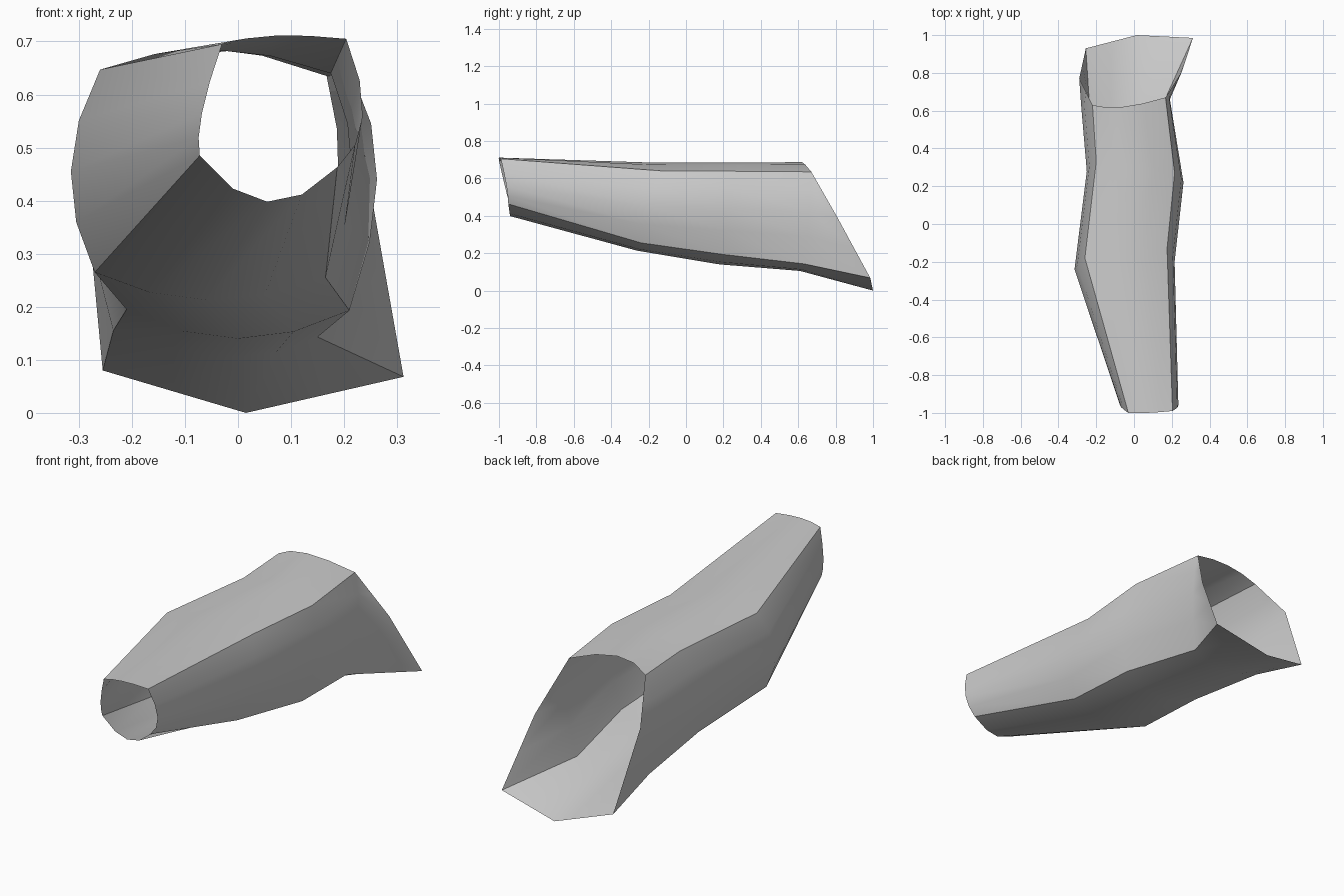
import bpy
import bmesh
from mathutils import Vector

default_cube = bpy.data.objects.get("Cube")
if default_cube:
    bpy.data.objects.remove(default_cube, do_unlink=True)

# Lengthwise rails of the sleeve, each running from the narrow front to the flared rear
upper_right = [(-.03, -1, .695), (-.26, -.18, .647), (-.2, .33, .64), (-.22, .63, .64)]
top_middle = [(.07, -1, .711), (-.05, -.2, .685), (0, .3, .684), (-.06, .62, .687)]
upper_left = [(.204, -.99, .705), (.175, -.13, .64), (.215, .27, .638), (.167, .67, .635)]
side_left = [(.235, -.96, .56), (.215, -.2, .45), (.262, .22, .44), (.19, .66, .42), (.255, .81, .39)]
lower_left = [(.187, -.95, .463), (.165, -.24, .255), (.21, .2, .193), (.15, .63, .143), (.312, .985, .068)]
bottom_middle = [(.055, -.94, .398), (-.06, -.26, .213), (0, .18, .14), (-.02, .61, .105), (.015, 1, 0)]
lower_right = [(-.072, -.95, .485), (-.27, -.24, .265), (-.21, .2, .195), (-.235, .62, .155), (-.255, .93, .08)]
side_right = [(-.068, -.97, .565), (-.315, -.24, .455), (-.25, .28, .42), (-.28, .63, .42), (-.29, .77, .45)]

# The top stops early: its rails repeat their end so the rear opening slants
for rail in (upper_right, top_middle, upper_left):
    rail.append(rail[-1])

STEPS = 4
STATIONS = len(side_left)
panels = [
    (upper_right, top_middle, upper_left),
    (upper_left, side_left, lower_left),
    (lower_left, bottom_middle, lower_right),
    (lower_right, side_right, upper_right),
]


def arc_point(start, middle, end, t, straight):
    """Point on a curve, or a straight bend, through three points."""
    start, middle, end = Vector(start), Vector(middle), Vector(end)
    if straight:
        if t < 0.5:
            return start.lerp(middle, t * 2)
        return middle.lerp(end, t * 2 - 1)
    return (start * (1 - t) * (1 - 2 * t)
            + middle * 4 * t * (1 - t)
            + end * t * (2 * t - 1))


def make_material(name, colour):
    material = bpy.data.materials.new(name)
    material.use_nodes = True
    material.diffuse_color = colour
    for node in material.node_tree.nodes:
        if node.type == "BSDF_PRINCIPLED":
            node.inputs["Base Color"].default_value = colour
    return material


# Four curved panels, joined along sharp corner rails
bm = bmesh.new()
for panel_number, (first, middle, last) in enumerate(panels):
    is_top = panel_number == 0
    count = STATIONS - 1 if is_top else STATIONS
    rows = []
    for s in range(count):
        straight = s == STATIONS - 1
        rows.append([
            bm.verts.new(arc_point(first[s], middle[s], last[s], k / STEPS, straight))
            for k in range(STEPS + 1)
        ])
    for near, far in zip(rows, rows[1:]):
        for k in range(STEPS):
            face = bm.faces.new((near[k], near[k + 1], far[k + 1], far[k]))
            face.smooth = True
        for k in (0, STEPS):
            bm.edges.get((near[k], far[k])).smooth = False

# Weld the panels, closing the collapsed corners, then keep the rails sharp
bmesh.ops.remove_doubles(bm, verts=bm.verts, dist=0.0005)
corners = [Vector(p) for rail in (upper_right, upper_left, lower_left, lower_right) for p in rail]
for edge in bm.edges:
    on_rail = all(any((v.co - c).length < 0.002 for c in corners) for v in edge.verts)
    edge.smooth = not on_rail

mesh = bpy.data.meshes.new("sleeve")
bm.to_mesh(mesh)
bm.free()
mesh.materials.append(make_material("plain grey", (0.6, 0.6, 0.6, 1)))
sleeve = bpy.data.objects.new("sleeve", mesh)
bpy.context.collection.objects.link(sleeve)
